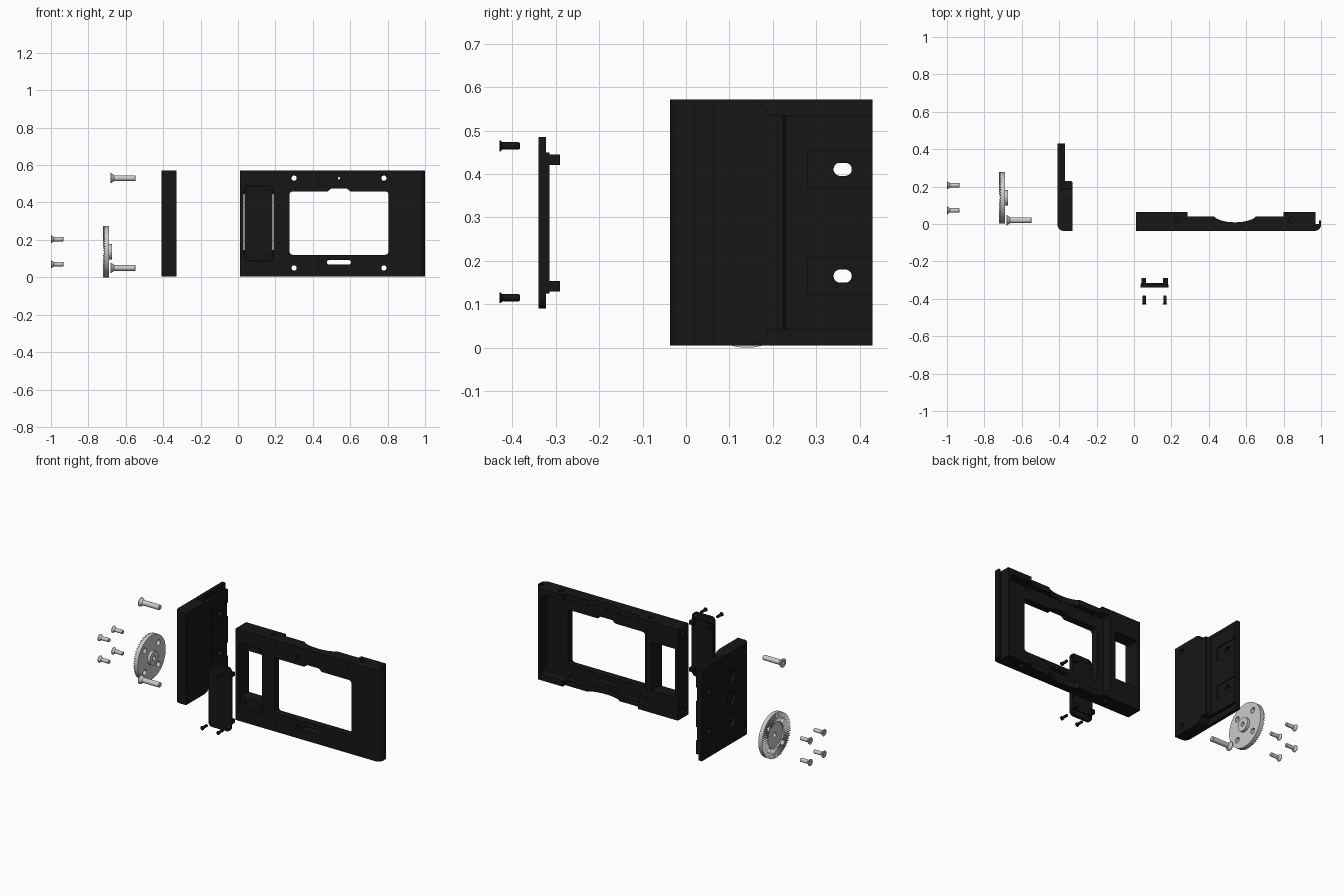
import bpy, bmesh, math
from mathutils import Matrix

if "Cube" in bpy.data.objects:
    bpy.data.objects.remove(bpy.data.objects["Cube"])

black = bpy.data.materials.new("black_anodised")
black.diffuse_color = (0.008, 0.008, 0.008, 1)
black.use_nodes = True
black.node_tree.nodes["Principled BSDF"].inputs["Base Color"].default_value = black.diffuse_color


def link(name, bm, mat=None):
    bmesh.ops.recalc_face_normals(bm, faces=bm.faces)
    me = bpy.data.meshes.new(name)
    bm.to_mesh(me)
    bm.free()
    if mat:
        me.materials.append(mat)
    ob = bpy.data.objects.new(name, me)
    bpy.context.collection.objects.link(ob)
    return ob


def prism(pts, axis, a, b, name="cutter", mat=None):
    """Extrude a 2D outline from a to b along an axis: z(x,y), y(x,z), x(y,z)."""
    put = {'z': lambda u, v, w: (u, v, w), 'y': lambda u, v, w: (u, w, v),
           'x': lambda u, v, w: (w, u, v)}[axis]
    bm = bmesh.new()
    lo = [bm.verts.new(put(u, v, a)) for u, v in pts]
    hi = [bm.verts.new(put(u, v, b)) for u, v in pts]
    bm.faces.new(lo)
    bm.faces.new(hi)
    for i in range(len(pts)):
        j = (i + 1) % len(pts)
        bm.faces.new((lo[i], lo[j], hi[j], hi[i]))
    return link(name, bm, mat)


def arc(cx, cy, r, a0, a1, n=8):
    return [(cx + r * math.cos(math.radians(a0 + (a1 - a0) * i / n)),
             cy + r * math.sin(math.radians(a0 + (a1 - a0) * i / n))) for i in range(n + 1)]


def circle(cx, cy, r, n=24):
    return arc(cx, cy, r, 0, 360 - 360 / n, n - 1)


def rrect(u0, u1, v0, v1, r=0.0):
    if r == 0:
        return [(u0, v0), (u1, v0), (u1, v1), (u0, v1)]
    r = min(r, (u1 - u0) / 2 - 1e-4, (v1 - v0) / 2 - 1e-4)
    return (arc(u1 - r, v1 - r, r, 0, 90) + arc(u0 + r, v1 - r, r, 90, 180)
            + arc(u0 + r, v0 + r, r, 180, 270) + arc(u1 - r, v0 + r, r, 270, 360))


def boolean(ob, others, op='DIFFERENCE'):
    for c in others:
        m = ob.modifiers.new("bool", 'BOOLEAN')
        m.operation, m.solver, m.object = op, 'EXACT', c
    dg = bpy.context.evaluated_depsgraph_get()
    me = bpy.data.meshes.new_from_object(ob.evaluated_get(dg))
    ob.modifiers.clear()
    ob.data = me
    for c in others:
        bpy.data.objects.remove(c)


def lathe(name, prof, n, mat=None):
    """Closed (radius, x, tooth) profile turned round the x axis."""
    bm = bmesh.new()
    rings = []
    for r, x, tooth in prof:
        if r == 0:
            rings.append([bm.verts.new((x, 0, 0))] * n)
        else:
            rings.append([bm.verts.new((x - tooth * (i % 2), r * math.cos(2 * math.pi * i / n),
                                        r * math.sin(2 * math.pi * i / n))) for i in range(n)])
    for k in range(len(prof)):
        p, q = rings[k], rings[(k + 1) % len(prof)]
        for i in range(n):
            j = (i + 1) % n
            vs = list(dict.fromkeys((p[i], p[j], q[j], q[i])))
            if len(vs) > 2:
                bm.faces.new(vs)
    return link(name, bm, mat)


# main frame: top profile extruded upward
yf = -0.037
prof = ([(0.01, yf), (0.01, 0.065), (0.285, 0.065), (0.285, 0.04), (0.42, 0.04)]
        + [(0.54 - 0.11 * math.cos(math.pi * i / 16),
            0.04 - 0.031 * math.sin(math.pi * i / 16) ** 1.3) for i in range(17)]
        + [(0.66, 0.04), (0.80, 0.04), (0.80, 0.065), (0.97, 0.065), (0.97, 0.0), (0.988, 0.0),
           (0.988, 0.02), (1.0, 0.02)] + arc(0.966, yf + 0.034, 0.034, 0, -90))
frame = prism(prof, 'z', 0.005, 0.572, "main_frame", black)
cuts = [prism(rrect(0.23, 0.95, 0.04, 0.537, 0.02), 'y', 0.008, 0.2),      # rear hollow
        prism(rrect(0.275, 0.805, 0.12, 0.46, 0.02), 'y', -0.2, 0.2),       # big window
        prism([(0.48, 0.45), (0.60, 0.45), (0.60, 0.46), (0.58, 0.476), (0.50, 0.476),
               (0.48, 0.46)], 'y', -0.2, 0.2),
        prism(rrect(0.03, 0.19, 0.085, 0.49, 0.02), 'y', -0.2, yf + 0.02),  # cover seat
        prism(rrect(0.0302, 0.1898, 0.145, 0.445, 0.004), 'y', -0.2, 0.2),  # side window
        prism(rrect(0.475, 0.605, 0.068, 0.092, 0.012), 'y', -0.2, 0.2),    # strap slot
        prism(circle(0.54, 0.53, 0.006), 'y', -0.2, 0.2)]
for x in (0.30, 0.78):
    for z in (0.05, 0.53):
        cuts.append(prism(circle(x, z, 0.014), 'y', -0.2, 0.2))
for z in (0.075, 0.503):
    cuts.append(prism(circle(0.44, z, 0.017), 'y', -0.2, yf + 0.02))
for x in (0.23, 0.84):
    for z in (0.005, 0.572):
        cuts.append(prism(circle(x, 0.02, 0.015), 'z', z - 0.025, z + 0.025))
for x in (0.055, 0.165):
    for z in (0.115, 0.465):
        cuts.append(prism(circle(x, z, 0.009), 'y', -0.2, 0.02))
for z in (0.05, 0.53):
    cuts.append(prism(circle(0.02, z, 0.015), 'x', -0.1, 0.09))
boolean(frame, cuts)

# side plate: stepped profile with a rounded front corner
prof = ([(-0.41, 0.43)] + arc(-0.375, -0.002, 0.035, 180, 270)
        + [(-0.33, -0.037), (-0.33, 0.225), (-0.335, 0.23), (-0.37, 0.23), (-0.37, 0.43)])
side = prism(prof, 'z', 0.005, 0.572, "side_plate", black)
cuts = []
for z0, s in ((0.005, -1), (0.572, 1)):     # relieved top and bottom edges
    e = z0 - s * 0.036
    cuts.append(prism([(0.14, z0 + s * 0.05), (0.14, z0)]
                      + [(0.14 + 0.05 * math.sin(math.pi * i / 16),
                          z0 - s * 0.036 * (1 - math.cos(math.pi * i / 16))) for i in range(1, 9)]
                      + [(0.5, e), (0.5, z0 + s * 0.05)], 'x', -0.388, -0.2))
for z in (0.165, 0.411):                    # slots in shallow pockets
    cuts.append(prism(rrect(0.28, 0.5, z - 0.042, z + 0.042), 'x', -0.376, -0.2))
    cuts.append(prism(rrect(0.34, 0.382, z - 0.015, z + 0.015, 0.015), 'x', -0.5, -0.2))
for z in (0.147, 0.287, 0.427):             # hub sockets
    cuts.append(prism(circle(0.14, z, 0.042, 32), 'x', -0.5, -0.392))
for y in (0.073, 0.207):                    # screw holes
    for z in (0.077, 0.217, 0.357, 0.497):
        cuts.append(prism(circle(y, z, 0.011, 16), 'x', -0.5, -0.36))
for z in (0.05, 0.53):
    cuts.append(prism(circle(0.02, z, 0.016), 'x', -0.5, -0.2))
    cuts.append(prism(circle(0.02, z, 0.026), 'x', -0.5, -0.397))
boolean(side, cuts)

# cover plate with four bosses
cover = prism(rrect(0.035, 0.185, 0.09, 0.486, 0.025), 'y', -0.34, -0.323, "cover_plate", black)
adds = [prism(rrect(0.037, 0.183, 0.125, 0.45, 0.004), 'y', -0.33, -0.315)]
for x in (0.052, 0.168):
    for z in (0.142, 0.433):
        adds.append(prism(rrect(x - 0.013, x + 0.013, z - 0.012, z + 0.012), 'y', -0.33, -0.29))
boolean(cover, adds, 'UNION')
boolean(cover, [prism(circle(x, z, 0.009, 16), 'y', -0.5, -0.2)
                for x in (0.055, 0.165) for z in (0.115, 0.465)])

# toothed rosette disc
rosette = lathe("rosette", [(0.014, -0.673, 0), (0.042, -0.673, 0), (0.042, -0.69, 0),
                            (0.137, -0.69, 0), (0.137, -0.711, 0.011), (0.08, -0.712, 0.005),
                            (0.078, -0.706, 0), (0.014, -0.706, 0)], 120)
rosette.location = (0, 0.14, 0.137)
bpy.context.view_layer.update()
boolean(rosette, [prism(circle(0.14 + a, 0.137 + b, 0.017), 'x', -0.8, -0.6)
                  for a in (-0.067, 0.067) for b in (-0.067, 0.067)])


# countersunk screws with hex sockets
def screws(name, length, head, shaft, rim, cone, spots, along_y=False, mat=None):
    base = lathe(name, [(0, 0, 0), (head, 0, 0), (head, rim, 0), (shaft, rim + cone, 0),
                        (shaft, length - 0.003, 0), (shaft * 0.8, length, 0), (0, length, 0)], 24, mat)
    boolean(base, [prism(circle(0, 0, shaft * 0.75, 6), 'x', -0.05, rim + cone * 0.6)])
    rot = math.pi / 2 if along_y else 0
    for i, p in enumerate(spots):
        ob = base if i == 0 else base.copy()
        if i:
            bpy.context.collection.objects.link(ob)
        ob.location = p
        ob.rotation_euler[2] = rot


screws("large_screw", 0.135, 0.027, 0.0155, 0.004, 0.016,
       [(-0.682, 0.02, z) for z in (0.05, 0.53)])
screws("small_screw", 0.068, 0.021, 0.0115, 0.003, 0.013,
       [(-1, y, z) for y in (0.073, 0.207) for z in (0.07, 0.204)])
screws("cover_screw", 0.047, 0.0125, 0.0085, 0.003, 0.003,
       [(x, -0.43, z) for x in (0.055, 0.165) for z in (0.115, 0.465)], True, black)

# smooth round surfaces while keeping sharp edges
bpy.ops.object.select_all(action='SELECT')
bpy.context.view_layer.objects.active = frame
bpy.ops.object.shade_smooth_by_angle(angle=math.radians(30))
